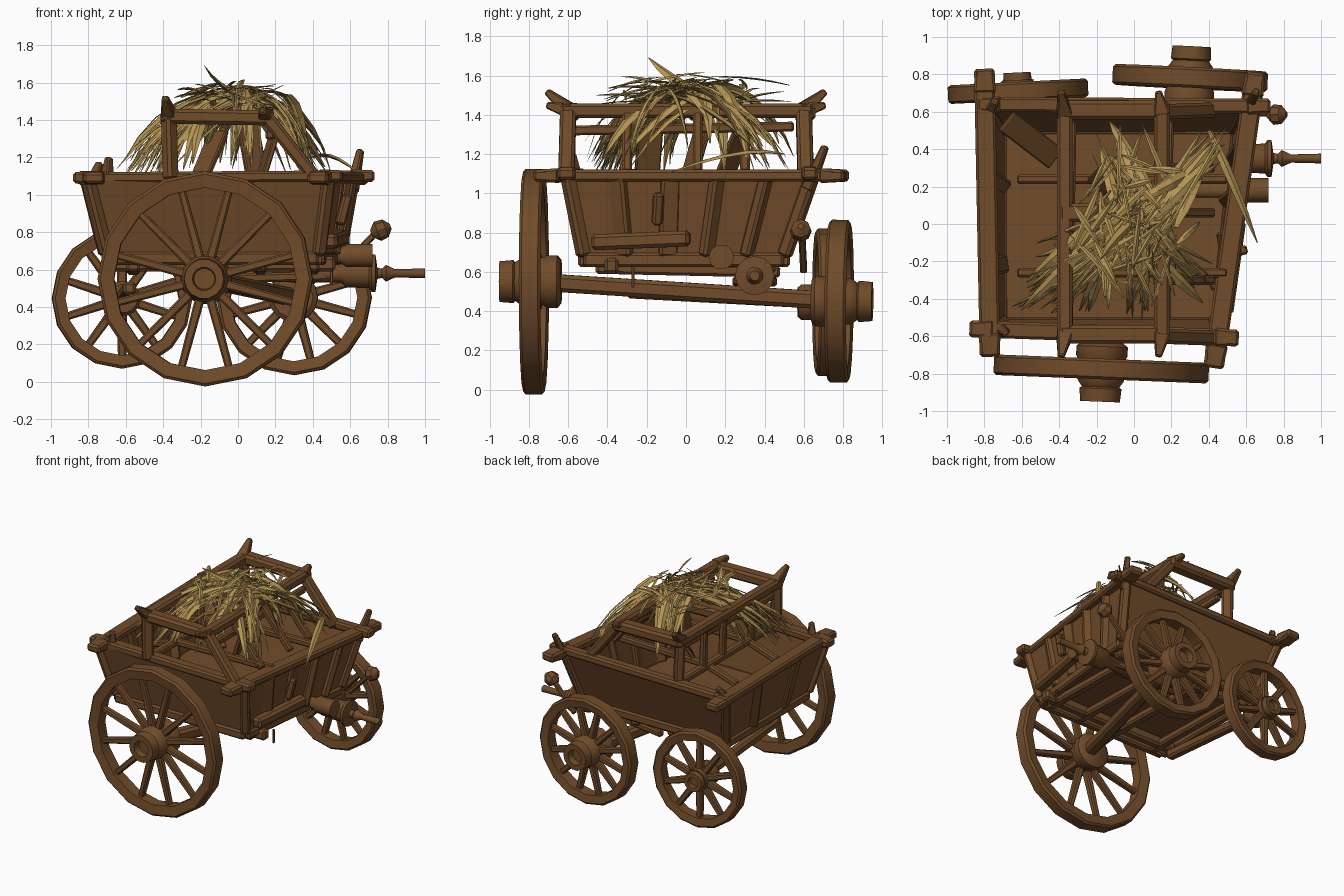
import bpy, bmesh, math, random
from mathutils import Vector, Matrix

if "Cube" in bpy.data.objects:
    bpy.data.objects.remove(bpy.data.objects["Cube"])
random.seed(4)


def material(name, rgb):
    m = bpy.data.materials.new(name)
    m.use_nodes = True
    m.diffuse_color = (*rgb, 1)
    m.node_tree.nodes["Principled BSDF"].inputs["Base Color"].default_value = (*rgb, 1)
    return m


WOOD = material("brown_wood", (0.165, 0.072, 0.023))
STRAW = material("dry_straw", (0.46, 0.30, 0.09))


def finish(name, bm, mat, smooth=False):
    bmesh.ops.recalc_face_normals(bm, faces=bm.faces)
    me = bpy.data.meshes.new(name)
    bm.to_mesh(me)
    bm.free()
    me.materials.append(mat)
    ob = bpy.data.objects.new(name, me)
    bpy.context.collection.objects.link(ob)
    if smooth:
        bpy.context.view_layer.objects.active = ob
        ob.select_set(True)
        bpy.ops.object.shade_smooth_by_angle(angle=math.radians(40))
        ob.select_set(False)
    return ob


def frame(a, axis):
    return Matrix.Translation(a) @ Vector(axis).to_track_quat('Z', 'Y').to_matrix().to_4x4()


def beam(name, a, b, w=0.07, h=0.07, tip=1.0):
    """Timber from a to b with chamfered edges; tip scales the far end."""
    a, b = Vector(a), Vector(b)
    bm = bmesh.new()
    bmesh.ops.create_cube(bm, size=1)
    for v in bm.verts:
        s = tip if v.co.z > 0 else 1
        v.co = Vector((v.co.x * w * s, v.co.y * h * s, (v.co.z + 0.5) * (b - a).length))
    bm.transform(frame(a, b - a))
    ob = finish(name, bm, WOOD)
    mod = ob.modifiers.new("chamfer", 'BEVEL')
    mod.width = min(w, h) * 0.22 * min(tip, 1)
    return ob


def lathe(name, profile, loc, axis, n=14, closed=False):
    """Spin (radius, height) points about the axis through loc."""
    bm = bmesh.new()
    rings = [[bm.verts.new((r * math.cos(k * math.tau / n), r * math.sin(k * math.tau / n), z))
              for k in range(n)] for r, z in profile]
    pairs = list(zip(rings, rings[1:]))
    if closed:
        pairs.append((rings[-1], rings[0]))
    else:
        bm.faces.new(rings[0])
        bm.faces.new(rings[-1])
    for p, q in pairs:
        for k in range(n):
            bm.faces.new((p[k], p[(k + 1) % n], q[(k + 1) % n], q[k]))
    bm.transform(frame(loc, axis))
    return finish(name, bm, WOOD, True)


def wheel(name, loc, axis, radius, width, hub, reach, spokes=12, sides=16):
    """Rim, turned hub and tapered spokes; axis points outward."""
    t, w = 0.085 * (radius + 0.5) / 1.05, width / 2
    lathe(name + "_rim", [(radius - t, -w * .8), (radius - .015, -w), (radius, -w * .75),
                          (radius, w * .75), (radius - .015, w), (radius - t, w * .8)],
          loc, axis, sides, True)
    lathe(name + "_hub", [(hub * .9, -.14), (hub * 1.1, -.12), (hub * 1.1, -.07), (hub, -.05),
                          (hub, .06), (hub * .8, reach * .55), (hub * .9, reach * .6),
                          (hub * .85, reach), (hub * .5, reach), (hub * .45, reach * .7)], loc, axis)
    m = frame(loc, axis)
    for k in range(spokes):
        a = (k + 0.5) * math.tau / spokes
        d = Vector((math.cos(a), math.sin(a), 0))
        beam(f"{name}_spoke", m @ (d * hub * .8), m @ (d * (radius - t * .7)), .055, .05, .8)


# Wheels and axles
BIG, REAR, SMALL = Vector((-.175, -.775, .55)), Vector((.30, .78, .45)), Vector((-.62, .71, .445))
wheel("big_wheel", BIG, (-.04, -1, .0), .575, .11, .125, .175)
wheel("rear_wheel", REAR, (.05, 1, -.01), .415, .11, .12, .17)
wheel("small_wheel", SMALL, (-.05, 1, .0), .375, .10, .085, .1, spokes=10)
beam("main_axle", BIG, REAR, .09, .09)
beam("small_axle", SMALL, (-.58, -.3, .5), .07, .07)

# Flared box body, open at the top
TOP = [Vector(p) for p in ((-.80, -.60, 1.08), (.48, -.60, 1.08), (.61, .64, 1.08), (-.80, .64, 1.08))]
LOW = [Vector(p) for p in ((-.70, -.52, .68), (.43, -.52, .68), (.54, .50, .68), (-.70, .50, .68))]
bm = bmesh.new()
top = [bm.verts.new(p) for p in TOP]
low = [bm.verts.new(p) for p in LOW]
bm.faces.new(low)
for i in range(4):
    j = (i + 1) % 4
    bm.faces.new((low[i], low[j], top[j], top[i]))
body = finish("body_box", bm, WOOD)
mod = body.modifiers.new("planks", 'SOLIDIFY')
mod.thickness, mod.offset = .035, 0

# Corner posts, sills and wall battens
for i in range(4):
    j = (i + 1) % 4
    beam("corner_post", LOW[i], TOP[i], .07, .07)
    beam("floor_sill", LOW[i] - Vector((0, 0, .02)), LOW[j] - Vector((0, 0, .02)), .06, .07)
for i, steps in ((1, (.2, .42, .62, .82)), (3, (.3, .7))):
    j = (i + 1) % 4
    for t in steps:
        beam("wall_batten", LOW[i].lerp(LOW[j], t), TOP[i].lerp(TOP[j], t), .10, .06)

# Rim rails with slightly stouter ends
RAILS = {"left_rail": ((.425, -.77, 1.09), (.65, .81, 1.09), .11),
         "right_rail": ((-.77, -.71, 1.09), (-.80, .83, 1.09), .11),
         "front_rail": ((-.88, -.56, 1.09), (.56, -.61, 1.10), .09),
         "back_rail": ((-.84, .64, 1.09), (.73, .63, 1.10), .08)}
for name, (a, b, w) in RAILS.items():
    a, b = Vector(a), Vector(b)
    d = (b - a).normalized()
    beam(name, a, b, w, .06)
    beam(name + "_end", a + d * .13, a, w + .012, .075, .8)
    beam(name + "_end", b - d * .13, b, w + .012, .075, .8)

# Stakes standing on the rim
for a, b in (((.61, .62, 1.02), (.655, .71, 1.24)), ((-.70, -.57, 1.1), (-.69, -.58, 1.2)),
             ((-.76, .62, 1.1), (-.74, .66, 1.17))):
    beam("rim_stake", a, b, .06, .06, .6)

# Raised rack: two long bars, cross bars, legs and horned ends
for x, foot, rise in ((-.37, -.36, .1), (.15, .42, .03)):
    beam("rack_bar", (x, -.64, 1.42), (x, .65, 1.42), .085, .075)
    for s in (-1, 1):
        beam("rack_horn", (x, s * .59, 1.42), (x - .02, s * .71, 1.42 + rise), .085, .08, .4)
        beam("rack_leg", (foot, s * .61, 1.08), (x, s * .6, 1.42), .08, .07)
    for y in (-.3, .06, .3):
        beam("rack_stave", (foot, y, 1.1), (x, y, 1.42), .05, .05)
    beam("rack_lower_bar", (x + .02, -.58, 1.32), (x + .04, .55, 1.34), .045, .05)
for y in (-.59, .06, .61):
    beam("rack_cross_bar", (-.40, y, 1.42), (.19, y, 1.41), .10, .08)
for y in (-.26, .24):
    beam("inner_brace", (-.62, y, 1.0), (-.34, y, 1.09), .05, .05)
    beam("rack_tie", (-.36, y, 1.09), (.5, y, 1.1), .05, .05)
beam("rack_tie_long", (-.36, -.58, 1.09), (-.36, .6, 1.09), .06, .05)

# Boards caught in the load
for a, b in (((-.68, .55, 1.0), (-.42, .35, .78)), ((.1, .02, 1.1), (.05, .1, 1.38)),
             ((.12, -.2, 1.08), (.2, -.18, 1.34)), ((-.2, .2, 1.1), (-.1, .3, 1.34))):
    beam("loose_board", a, b, .13, .03)

# Undercarriage timbers and drawbar
for y in (-.38, .42):
    beam("chassis_beam", (-.68, y, .63), (.52, y, .63), .07, .08)
for x in (-.56, -.2, .12, .4):
    beam("chassis_cross", (x, -.46, .62), (x, .48, .60), .07, .06)
beam("side_shelf", (.49, -.48, .75), (.56, .02, .77), .08, .08)
beam("side_peg", (.545, -.15, .84), (.585, -.14, 1.0), .05, .05)
lathe("round_log", [(.045, .2), (.045, .55), (.065, .58), (.065, .72)], (0, .18, .675), (1, 0, 0), 10)
lathe("drawbar", [(.045, -.1), (.05, .55), (.075, .58), (.08, .70), (.10, .715), (.10, .735), (.03, .745),
                  (.025, .77), (.045, .79), (.022, .84), (.026, 1.0)], (0, .35, .58), (1, 0, 0), 12)
for y in (.26, .44):
    beam("drawbar_brace", (-.1, y, .55), (.62, .35, .57), .05, .05)
beam("brake_lever", (.55, .60, .60), (.74, .59, .80), .035, .035)
lathe("brake_knob", [(.02, -.05), (.055, -.015), (.05, .03), (.015, .06)], (.76, .585, .81), (.9, 0, .35), 8)
beam("iron_pin", (.50, -.27, .52), (.50, -.27, .63), .015, .015)

# Straw heap: draped blades plus loose sticks
bm = bmesh.new()


def blade(pts, w):
    """Flattened four-sided blade along a quadratic path, pointed at the end."""
    a, b, c = pts
    side = (c - a).cross(Vector((random.uniform(-.4, .4), random.uniform(-.4, .4), 1))).normalized() * w
    thick = (c - a).cross(side).normalized() * w * .4
    rings = []
    for k in range(6):
        t = k / 5
        p = a * (1 - t) ** 2 + b * 2 * t * (1 - t) + c * t * t
        s = (.35, .85, 1, .9, .65, .1)[k]
        rings.append([bm.verts.new(p + o * s) for o in (side, thick, -side, -thick)])
    bm.faces.new(rings[0])
    bm.faces.new(rings[-1])
    for p, q in zip(rings, rings[1:]):
        for k in range(4):
            bm.faces.new((p[k], p[k - 1], q[k - 1], q[k]))


def jitter(p, s, sz):
    return Vector((random.gauss(p[0], s), random.gauss(p[1], s), random.gauss(p[2], sz)))


CLUMPS = [(-.53, -.42, 1.13, 26), (-.36, -.40, 1.15, 20), (.06, -.46, 1.2, 13), (.36, -.34, 1.15, 11),
          (.42, .40, 1.16, 18), (-.12, .42, 1.25, 13), (-.42, -.12, 1.15, 12), (.3, .1, 1.2, 6)]
for x, y, z, count in CLUMPS:
    for _ in range(count):
        a, c = jitter((.02, .02, 1.54), .09, .02), jitter((x, y, z), .055, .05)
        b = a.lerp(c, random.uniform(.5, .8))
        b.z = 1.5 + random.uniform(-.08, .07)
        blade((a, b, c), random.choice((.009, .013, .018, .032)))
for _ in range(45):
    m = Vector((random.uniform(-.28, .18), random.uniform(-.33, .36), random.uniform(1.45, 1.58)))
    ang = random.uniform(0, math.tau)
    d = Vector((math.cos(ang) * .7, math.sin(ang), random.uniform(-.12, .22))) * random.uniform(.1, .22)
    blade((m - d, m + Vector((0, 0, .03)), m + d), random.uniform(.008, .02))
blade((Vector((.1, .1, 1.5)), Vector((-.1, -.05, 1.55)), Vector((-.18, -.19, 1.69))), .03)
blade((Vector((.4, .5, 1.2)), Vector((.5, .3, 1.25)), Vector((.66, -.1, 1.1))), .025)
finish("straw_heap", bm, STRAW)
